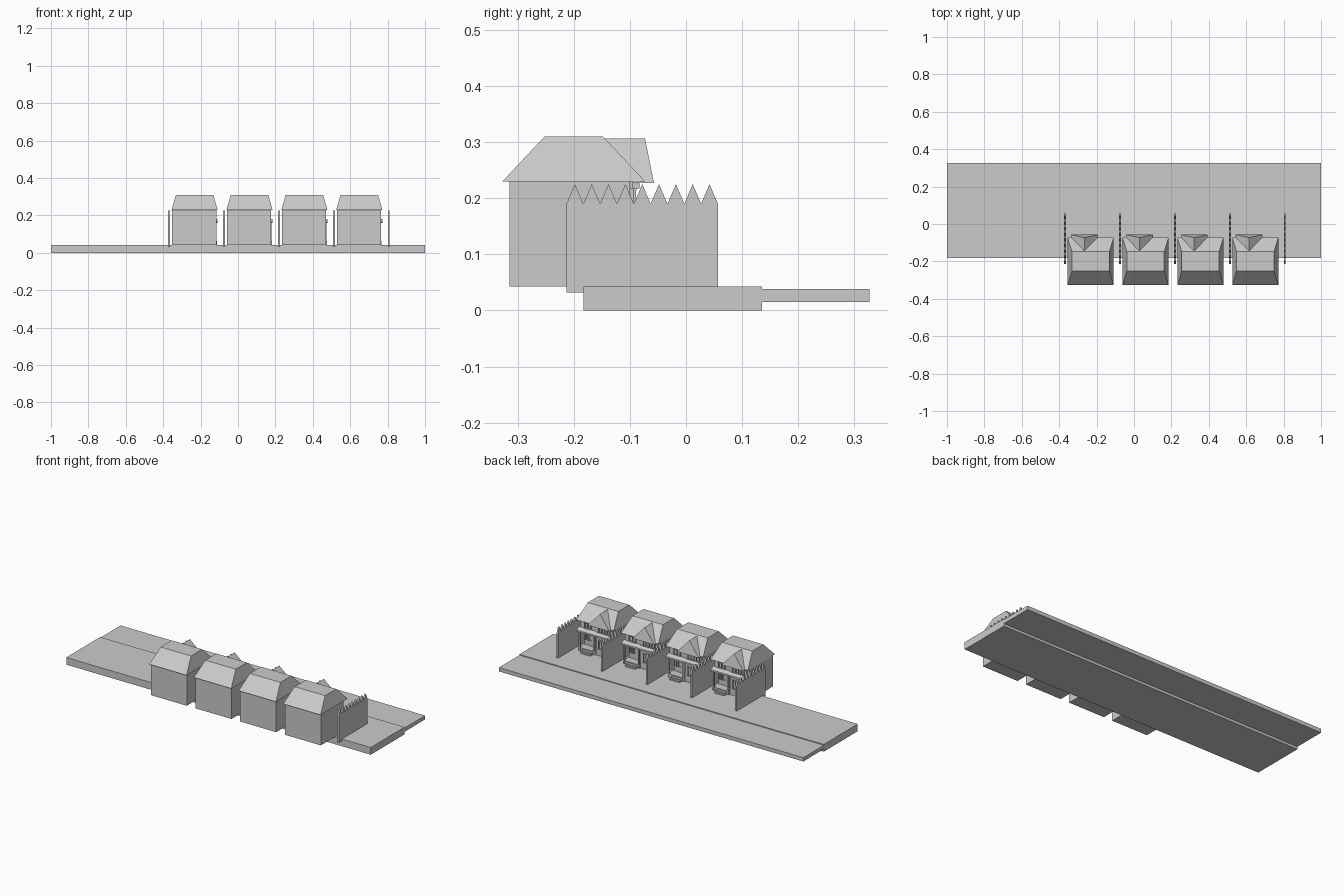
import bpy, bmesh

if "Cube" in bpy.data.objects:
    bpy.data.objects.remove(bpy.data.objects["Cube"])

grey = bpy.data.materials.new("plain_grey")
grey.use_nodes = True
colour = (0.6, 0.6, 0.6, 1)
grey.diffuse_color = colour
grey.node_tree.nodes["Principled BSDF"].inputs["Base Color"].default_value = colour


def finish(name, bm):
    bmesh.ops.recalc_face_normals(bm, faces=bm.faces)
    mesh = bpy.data.meshes.new(name)
    bm.to_mesh(mesh)
    bm.free()
    mesh.materials.append(grey)
    obj = bpy.data.objects.new(name, mesh)
    bpy.context.collection.objects.link(obj)
    return obj


def hull(name, points):
    bm = bmesh.new()
    for p in points:
        bm.verts.new(p)
    bmesh.ops.convex_hull(bm, input=bm.verts)
    bmesh.ops.dissolve_limit(bm, angle_limit=0.01, verts=bm.verts, edges=bm.edges)
    return finish(name, bm)


def box(name, xs, ys, zs):
    return hull(name, [(x, y, z) for x in xs for y in ys for z in zs])


def window(name, x, z, w, h, y):
    # frame bars around an open pane, with one centre mullion
    t = 0.004
    for sx in (-1, 0, 1):
        cx = x + sx * w / 2
        box(name + "_upright", (cx - t / 2, cx + t / 2), (y - 0.002, y + 0.006),
            (z - h / 2, z + h / 2))
    for sz in (-1, 1):
        cz = z + sz * h / 2
        box(name + "_rail", (x - w / 2 - t, x + w / 2 + t), (y - 0.002, y + 0.007),
            (cz - t / 2, cz + t / 2))


def fence(x):
    # side profile with pointed teeth, pushed to a thin panel
    teeth, y0, y1 = 9, -0.213, 0.057
    step = (y1 - y0) / teeth
    profile = [(y1, 0.032), (y0, 0.032), (y0, 0.19)]
    for i in range(teeth):
        profile += [(y0 + (i + 0.5) * step, 0.225), (y0 + (i + 1) * step, 0.19)]
    bm = bmesh.new()
    face = bm.faces.new([bm.verts.new((x - 0.005, y, z)) for y, z in profile])
    side = bmesh.ops.extrude_face_region(bm, geom=[face])
    moved = [g for g in side["geom"] if isinstance(g, bmesh.types.BMVert)]
    bmesh.ops.translate(bm, verts=moved, vec=(0.01, 0, 0))
    finish("fence", bm)


def house(c):
    left, right = c - 0.12, c + 0.116
    # walls: main block, upper storey and ground floor bay beside the porch
    box("house_walls", (left, right), (-0.315, -0.14), (0.043, 0.23))
    box("upper_walls", (left, right), (-0.14, -0.1), (0.165, 0.23))
    box("bay_walls", (left, c + 0.01), (-0.14, -0.095), (0.043, 0.23))

    # hipped roof with a flat top
    eaves = [(c + x, y, 0.23) for x in (-0.123, 0.123) for y in (-0.327, -0.073)]
    crown = [(c + x, y, 0.31) for x in (-0.1, 0.1) for y in (-0.252, -0.148)]
    hull("main_roof", eaves + crown)

    # gable roof with a leaning end
    g = c - 0.033
    ends = [(g + s * 0.072, y, 0.227) for s in (-1, 1) for y in (-0.057, -0.08)]
    hull("gable_roof", ends + [(g, -0.073, 0.306), (g, -0.148, 0.306)])
    for s in (-1, 1):
        x = g + s * 0.06
        box("gable_bracket", (x - 0.004, x + 0.004), (-0.095, -0.083), (0.217, 0.229))

    # sloping porch roof
    hull("porch_roof", [(c + x, y, z) for x in (-0.12, 0.123)
                        for y, z in ((-0.105, 0.182), (-0.105, 0.165),
                                     (-0.073, 0.17), (-0.073, 0.16))])

    # porch deck, posts and steps
    box("porch_deck", (c + 0.01, c + 0.12), (-0.14, -0.09), (0.043, 0.062))
    for x in (c + 0.018, c + 0.113):
        box("porch_post", (x - 0.004, x + 0.004), (-0.095, -0.087), (0.043, 0.165))
    for i in range(2):
        box("porch_step", (c + 0.025, c + 0.09), (-0.09, -0.063 - i * 0.012),
            (0.043, 0.05 + i * 0.006))

    # door and windows
    box("door", (c + 0.04, c + 0.075), (-0.141, -0.136), (0.062, 0.14))
    box("door_knob", (c + 0.068, c + 0.071), (-0.136, -0.133), (0.097, 0.1))
    window("porch_window", c + 0.097, 0.115, 0.025, 0.04, -0.14)
    for x in (-0.085, -0.03):
        window("bay_window", c + x, 0.11, 0.038, 0.05, -0.095)
        window("bay_upper_window", c + x, 0.2, 0.038, 0.032, -0.095)
    window("upper_window", c + 0.065, 0.2, 0.04, 0.032, -0.1)


# ground and road
box("ground_slab", (-1, 1), (-0.183, 0.135), (0, 0.043))
box("road_slab", (-1, 1), (0.135, 0.327), (0.015, 0.038))

pitch = 0.2935
for i in range(4):
    house(-0.232 + i * pitch)
for i in range(5):
    fence(-0.368 + i * pitch)
